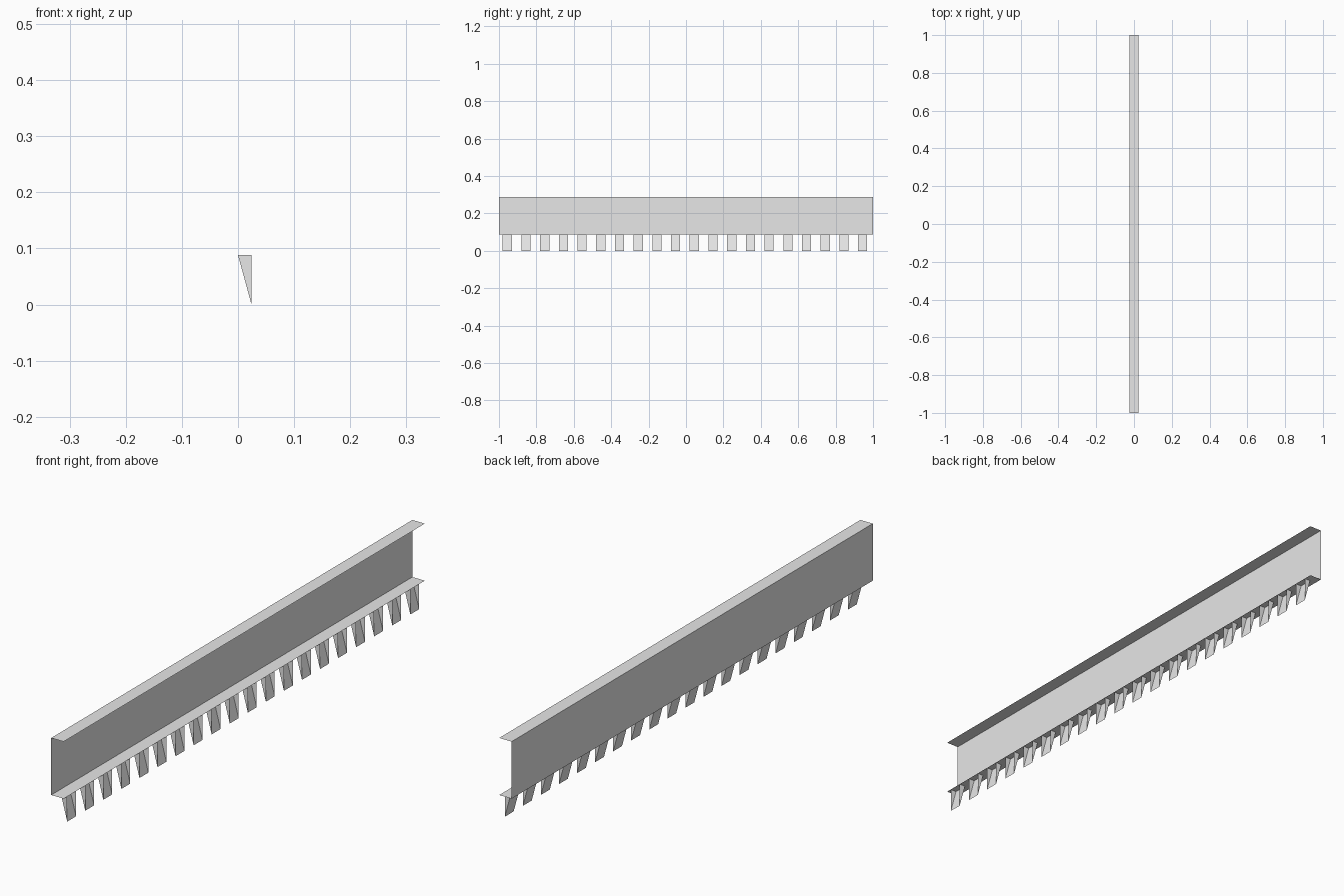
import bpy

cube = bpy.data.objects.get("Cube")
if cube:
    bpy.data.objects.remove(cube)

# Single plain grey
grey = bpy.data.materials.new("light grey")
grey.use_nodes = True
colour = (0.8, 0.8, 0.8, 1)
grey.diffuse_color = colour
grey.node_tree.nodes["Principled BSDF"].inputs["Base Color"].default_value = colour

HALF = 0.024      # half the flange width
LOW, TOP = 0.088, 0.288
COUNT, STEP, WIDTH = 20, 0.1, 0.049


def make(name, verts, faces):
    mesh = bpy.data.meshes.new(name)
    mesh.from_pydata(verts, [], faces)
    mesh.materials.append(grey)
    obj = bpy.data.objects.new(name, mesh)
    bpy.context.collection.objects.link(obj)
    return obj


def sweep(profile, y0, y1):
    """Vertices of a profile at both ends and the quads joining them."""
    n = len(profile)
    verts = [(x, y, z) for y in (y0, y1) for x, z in profile]
    faces = [(i, i + 1, n + i + 1, n + i) for i in range(n - 1)]
    return verts, faces


# Thin open channel: top flange, upright web, bottom flange
channel = [(HALF, TOP), (-HALF, TOP), (-HALF, LOW), (HALF, LOW)]
make("channel", *sweep(channel, -1, 1))

# Wedge tooth: sloping back and two triangular cheeks, open at the outer side
start = -0.98
verts, faces = sweep([(HALF, LOW), (0, LOW), (HALF, 0)], start, start + WIDTH)
faces = faces[1:] + [(0, 1, 2), (5, 4, 3)]
teeth = make("teeth", verts, faces)
row = teeth.modifiers.new("row", "ARRAY")
row.count = COUNT
row.use_relative_offset = False
row.use_constant_offset = True
row.constant_offset_displace = (0, STEP, 0)
